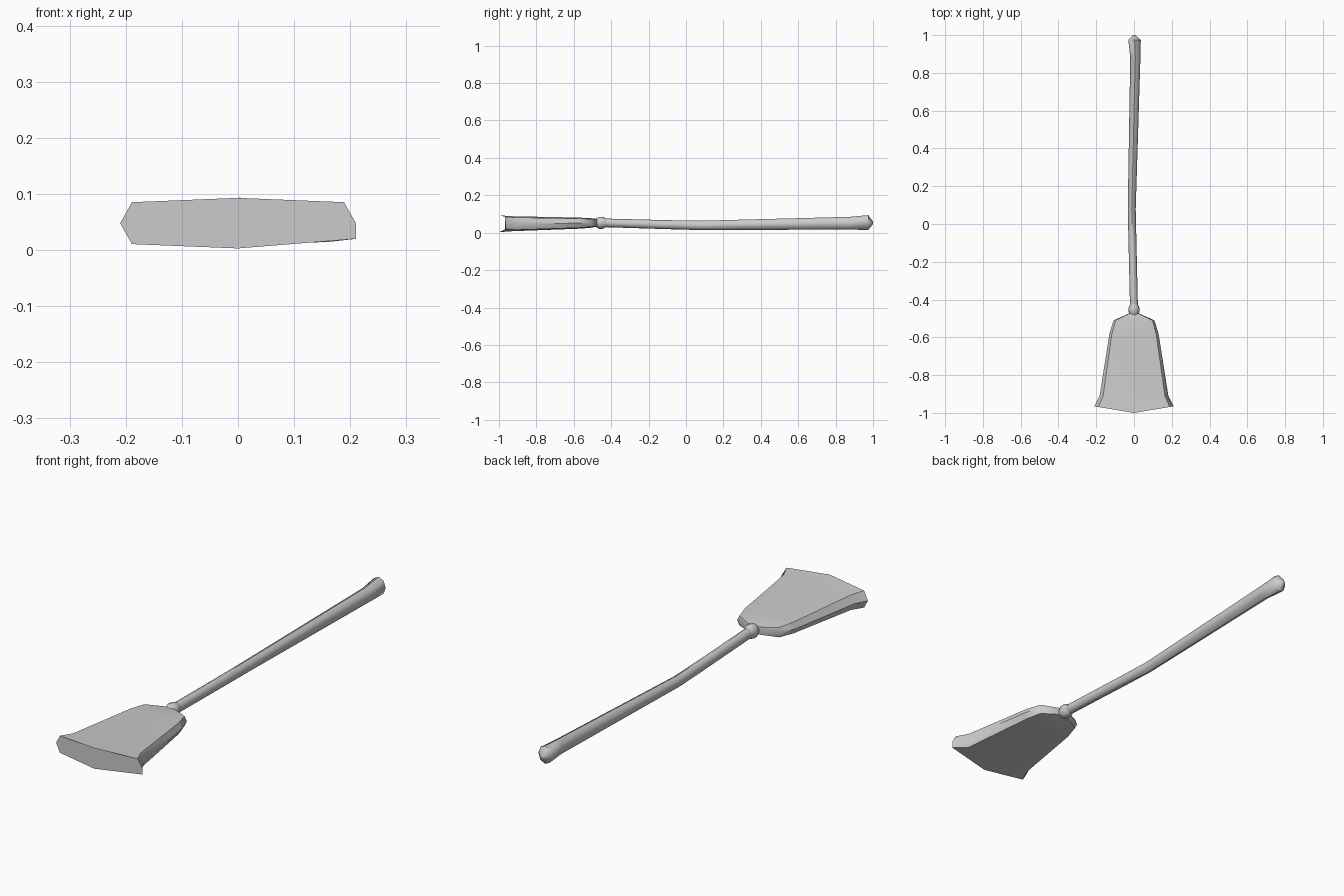
import bpy, bmesh, math

old = bpy.data.objects.get("Cube")
if old:
    bpy.data.objects.remove(old, do_unlink=True)

grey = bpy.data.materials.new("plain grey")
grey.use_nodes = True
colour = (0.6, 0.6, 0.6, 1)
grey.diffuse_color = colour
grey.node_tree.nodes["Principled BSDF"].inputs["Base Color"].default_value = colour


def loft(name, rings):
    """Skin a list of equal point rings and cap both ends."""
    bm = bmesh.new()
    loops = [[bm.verts.new(p) for p in ring] for ring in rings]
    n = len(loops[0])
    for a, b in zip(loops, loops[1:]):
        for i in range(n):
            j = (i + 1) % n
            bm.faces.new((a[i], a[j], b[j], b[i]))
    bm.faces.new(loops[0])
    bm.faces.new(loops[-1])
    bmesh.ops.recalc_face_normals(bm, faces=bm.faces)
    mesh = bpy.data.meshes.new(name)
    bm.to_mesh(mesh)
    bm.free()
    mesh.materials.append(grey)
    obj = bpy.data.objects.new(name, mesh)
    bpy.context.collection.objects.link(obj)
    bpy.ops.object.select_all(action='DESELECT')
    obj.select_set(True)
    bpy.context.view_layer.objects.active = obj
    bpy.ops.object.shade_smooth_by_angle(angle=math.radians(50))
    return obj


def round_ring(x, y, z, r, rz, n=8):
    return [(x + r * math.cos(math.tau * i / n), y, z + rz * math.sin(math.tau * i / n))
            for i in range(n)]


# Flattened head section: side tips, corners and centre ridges
section = [(-1, 0), (-.9, .83), (0, 1), (.9, .83), (1, 0), (.9, -.83), (0, -1), (-.9, -.83)]


def head_ring(y, half, z, thick, bow):
    return [(u * half, y - bow * (1 - abs(u)), z + v * thick) for u, v in section]


# Bristle head: y at sides, half width, centre height, half thickness, forward bow
head = [head_ring(*s) for s in (
    (-.965, .21, .048, .045, .035),
    (-.91, .182, .048, .040, .02),
    (-.58, .13, .051, .030, 0),
    (-.51, .108, .052, .026, 0),
    (-.475, .03, .053, .020, 0),
)]
head[0][5] = (.21, -.965, .02)
loft("bristle_head", head)

# Collar between head and handle
loft("collar", [round_ring(0, *s) for s in (
    (-.49, .053, .018, .018), (-.465, .053, .029, .032),
    (-.445, .053, .029, .032), (-.425, .053, .021, .023))])

# Slightly bent handle with a knobbed, pointed end
loft("handle", [round_ring(*s) for s in (
    (0, -.45, .053, .021, .023),
    (-.008, -.1, .043, .021, .024),
    (-.012, .08, .039, .021, .025),
    (.007, .88, .051, .027, .034),
    (.003, .975, .054, .033, .040),
    (0, 1.0, .053, .006, .006))])
